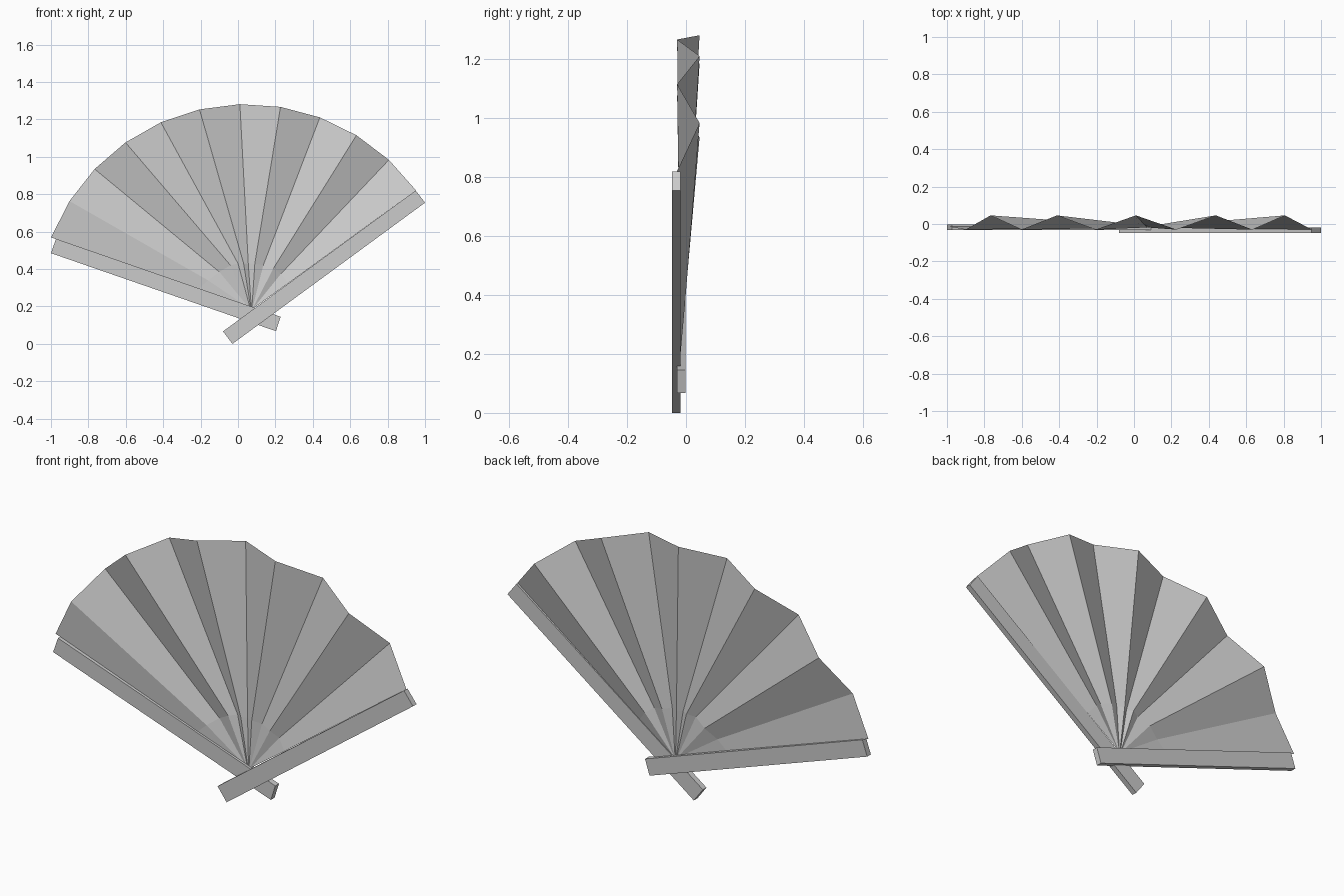
import bpy, math

if "Cube" in bpy.data.objects:
    bpy.data.objects.remove(bpy.data.objects["Cube"])


def make(name, verts, faces):
    me = bpy.data.meshes.new(name)
    me.from_pydata(verts, [], faces)
    me.update()
    ob = bpy.data.objects.new(name, me)
    bpy.context.collection.objects.link(ob)
    return ob


# Guard sticks: flat bars extruded through y from a four-point outline
def stick(name, outline, y0, y1):
    verts = [(x, y, z) for y in (y0, y1) for x, z in outline]
    faces = [(0, 1, 2, 3), (7, 6, 5, 4)]
    faces += [(i, i + 4, (i + 1) % 4 + 4, (i + 1) % 4) for i in range(4)]
    make(name, verts, faces)


stick("right_guard_stick",
      [(-0.03, 0.0), (1.0, 0.755), (0.95, 0.82), (-0.08, 0.067)], -0.047, -0.019)
stick("left_guard_stick",
      [(-1.0, 0.485), (0.203, 0.068), (0.228, 0.145), (-0.973, 0.562)], -0.031, -0.002)

# Pleated leaf: gathered foot, narrow middle ring, zigzag rim
CX, CZ, R = 0.045, 0.16, 1.122
middle = [(-0.21, 0.295), (-0.16, 0.34), (-0.10, 0.385), (-0.04, 0.42),
          (0.0, 0.43), (0.03, 0.43), (0.055, 0.43), (0.09, 0.43),
          (0.135, 0.42), (0.19, 0.405), (0.23, 0.375), (0.27, 0.325)]
n = len(middle)
foot, mid, rim = [], [], []
for i, (mx, mz) in enumerate(middle):
    a = math.radians(158.6 - i * 122.5 / (n - 1))
    peak = i % 2 == 0 and i > 0
    foot.append((0.05 + 0.0035 * i, -0.019, 0.195))
    mid.append((mx, -0.003 if peak else -0.02, mz))
    y = 0.046 if peak else (-0.03 if i else -0.012)
    rim.append((CX + R * math.cos(a), y, CZ + R * math.sin(a)))
faces = []
for row in (0, n):
    for i in range(row, row + n - 1):
        faces.append((i, i + 1, i + n + 1, i + n))
make("pleated_leaf", foot + mid + rim, faces)
